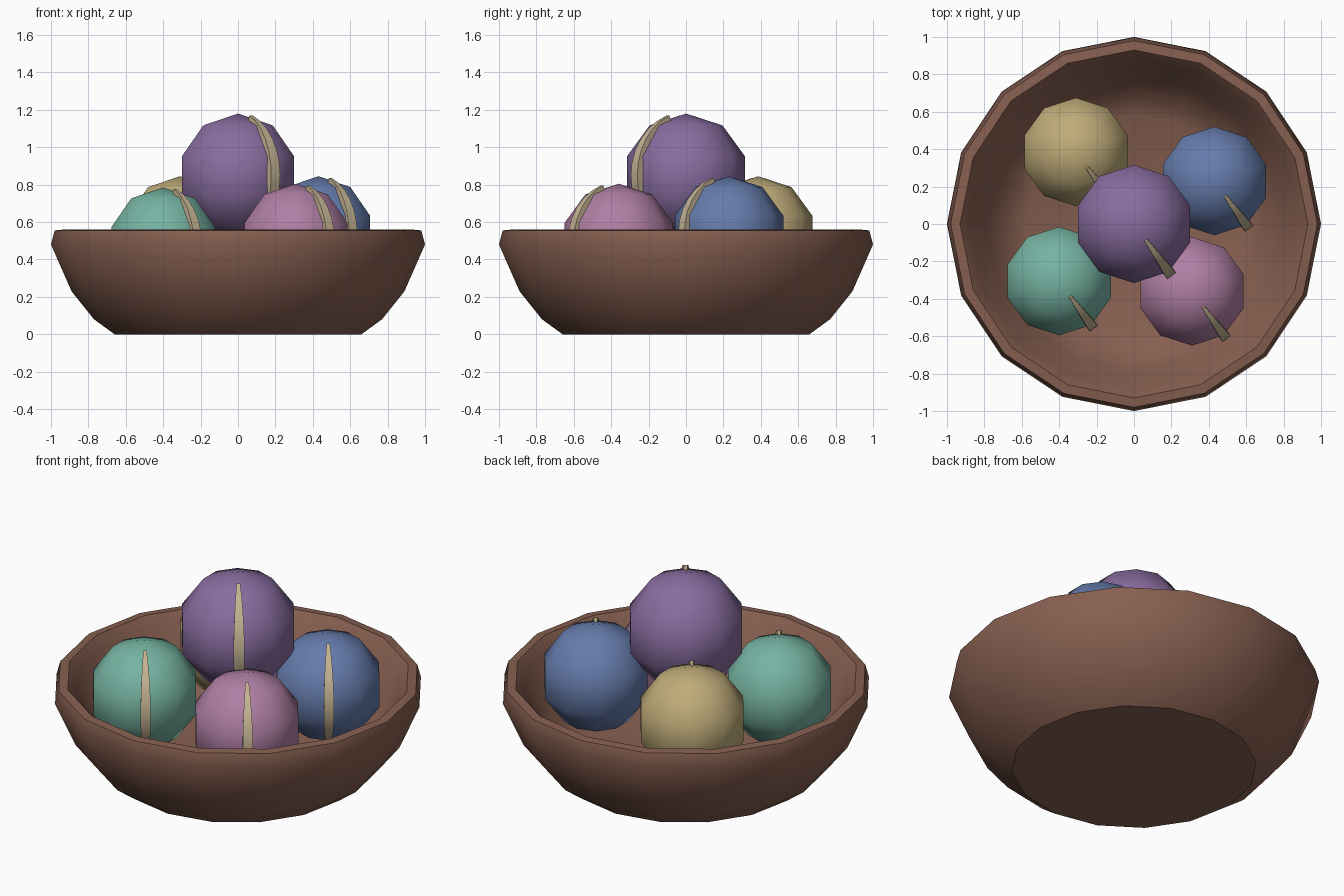
import bpy, bmesh, math
from mathutils import Matrix, Vector

cube = bpy.data.objects.get("Cube")
if cube:
    bpy.data.objects.remove(cube)


def material(name, rgb):
    m = bpy.data.materials.new(name)
    m.use_nodes = True
    m.diffuse_color = (*rgb, 1)
    bsdf = next(n for n in m.node_tree.nodes if n.type == 'BSDF_PRINCIPLED')
    bsdf.inputs["Base Color"].default_value = (*rgb, 1)
    return m


def finish(bm, name, mat, angle):
    bmesh.ops.recalc_face_normals(bm, faces=bm.faces)
    me = bpy.data.meshes.new(name)
    bm.to_mesh(me)
    bm.free()
    me.materials.append(mat)
    ob = bpy.data.objects.new(name, me)
    bpy.context.collection.objects.link(ob)
    bpy.ops.object.select_all(action='DESELECT')
    ob.select_set(True)
    bpy.context.view_layer.objects.active = ob
    bpy.ops.object.shade_smooth_by_angle(angle=math.radians(angle))
    return ob


# Bowl: a closed profile turned in sixteen steps
def bowl(mat, sides=16):
    profile = [(0.66, 0), (0.77, 0.08), (0.89, 0.23), (1.0, 0.48), (0.98, 0.555),
               (0.93, 0.56), (0.88, 0.5), (0.79, 0.29), (0.68, 0.17), (0.58, 0.12)]
    bm = bmesh.new()
    rings = []
    for r, z in profile:
        rings.append([bm.verts.new((r * math.cos(a), r * math.sin(a), z))
                      for a in (math.tau * i / sides for i in range(sides))])
    for low, high in zip(rings, rings[1:]):
        for i in range(sides):
            j = (i + 1) % sides
            bm.faces.new((low[i], low[j], high[j], high[i]))
    bm.faces.new(rings[0])
    bm.faces.new(rings[-1])
    ob = finish(bm, "bowl", mat, 50)
    for p in ob.data.polygons:      # flat underside
        if p.normal.z < -0.99:
            p.use_smooth = False


# Fruit: a coarse round ball
def fruit(name, centre, radius, mat):
    bm = bmesh.new()
    bmesh.ops.create_uvsphere(bm, u_segments=10, v_segments=5, radius=radius,
                              matrix=Matrix.Translation(centre))
    finish(bm, name, mat, 60)


# Stripe: a raised crescent down one side, widest at the middle
def stripe(name, centre, radius, mat, steps=12):
    bm = bmesh.new()
    out = Vector((math.cos(math.radians(-54)), math.sin(math.radians(-54)), 0))
    side = Vector((-out.y, out.x, 0))
    last = None
    for i in range(steps + 1):
        t = i / steps
        a = math.radians(20 + 140 * t)
        ray = out * math.sin(a) + Vector((0, 0, math.cos(a)))
        half = radius * (0.03 + 0.06 * math.sin(math.pi * t))
        ring = [bm.verts.new(Vector(centre) + ray * radius * d + side * half * s)
                for d, s in ((0.9, -1), (1.035, -1), (1.035, 1), (0.9, 1))]
        if last:
            for k in range(4):
                n = (k + 1) % 4
                bm.faces.new((last[k], last[n], ring[n], ring[k]))
        else:
            bm.faces.new(ring)
        last = ring
    bm.faces.new(last)
    finish(bm, name, mat, 40)


bowl(material("brown clay", (0.24, 0.115, 0.08)))
cream = material("cream", (0.55, 0.45, 0.29))
fruits = [
    ("purple", (0, 0, 0.848), 0.332, (0.25, 0.15, 0.35)),
    ("pink", (0.31, -0.36, 0.5), 0.305, (0.43, 0.21, 0.37)),
    ("blue", (0.43, 0.23, 0.54), 0.305, (0.13, 0.2, 0.41)),
    ("green", (-0.4, -0.305, 0.48), 0.305, (0.18, 0.45, 0.36)),
    ("yellow", (-0.31, 0.385, 0.54), 0.305, (0.52, 0.41, 0.19)),
]
for name, centre, radius, rgb in fruits:
    fruit(name + "_fruit", centre, radius, material(name, rgb))
    stripe(name + "_fruit_stripe", centre, radius, cream)
